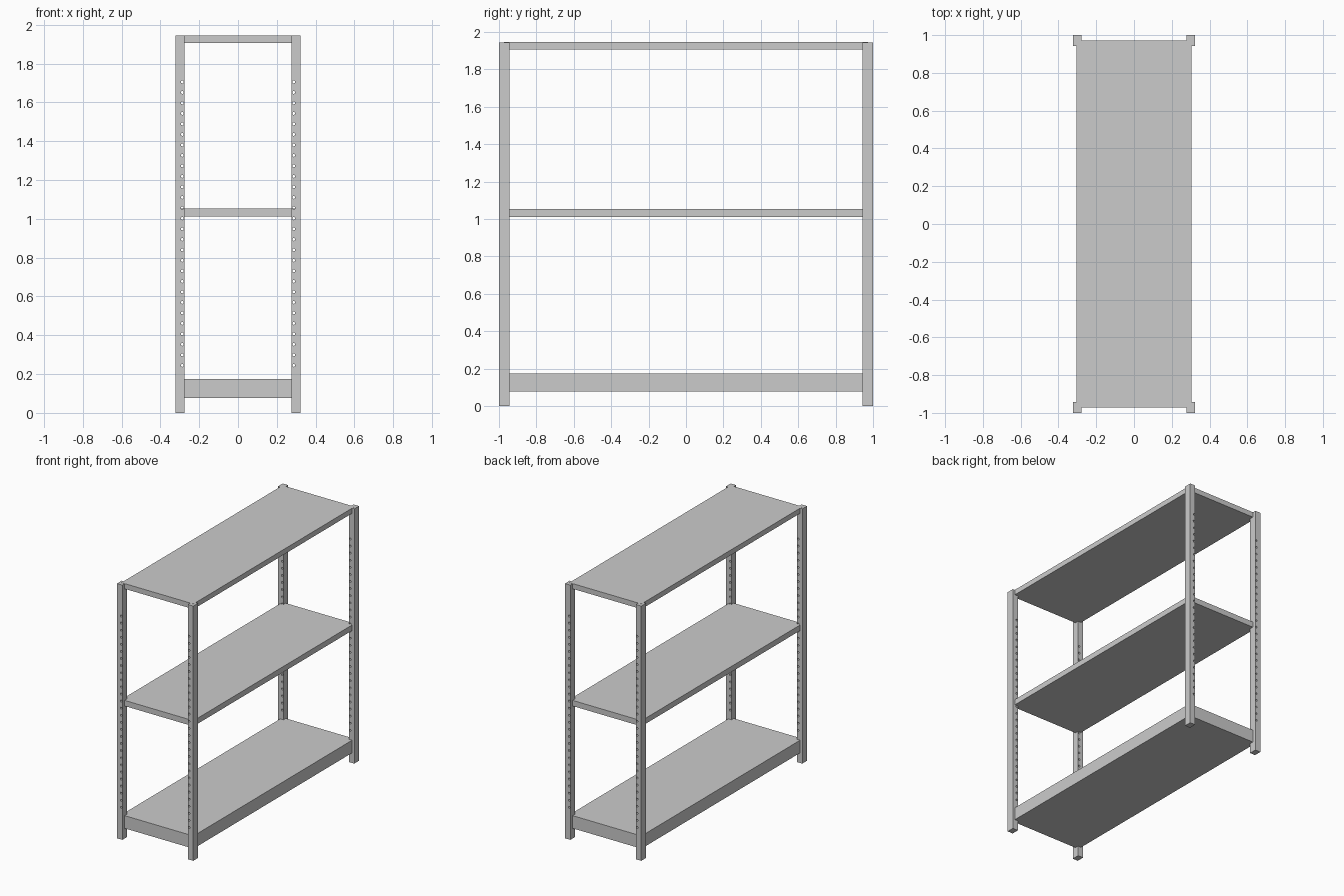
import bpy, bmesh, math
from mathutils import Matrix, Vector

if "Cube" in bpy.data.objects:
    bpy.data.objects.remove(bpy.data.objects["Cube"])

POST_IN, POST_OUT = (0.277, 0.943), (0.322, 1.0)   # x, y extents of a post
HEIGHT = 1.945
HOLE_X, HOLE_R, HOLE_COUNT = 0.287, 0.0075, 28
HOLE_Z0, HOLE_STEP = 0.245, 0.0541


def new_object(name, bm):
    mesh = bpy.data.meshes.new(name)
    bm.to_mesh(mesh)
    bm.free()
    ob = bpy.data.objects.new(name, mesh)
    bpy.context.collection.objects.link(ob)
    return ob


def box(name, lo, hi):
    lo, hi = Vector(lo), Vector(hi)
    bm = bmesh.new()
    m = Matrix.Translation((lo + hi) / 2) @ Matrix.Diagonal((*(hi - lo), 1))
    bmesh.ops.create_cube(bm, size=1, matrix=m)
    return new_object(name, bm)


# Shelves: slabs whose corners run into the posts
for name, z0, z1 in (("bottom_shelf", 0.077, 0.174),
                     ("middle_shelf", 1.011, 1.054),
                     ("top_shelf", 1.906, HEIGHT + 0.0008)):
    box(name, (-0.304, -0.972, z0), (0.304, 0.972, z1))

# Row of peg holes used to drill the posts
bm = bmesh.new()
for i in range(HOLE_COUNT):
    m = (Matrix.Translation((HOLE_X, 0.97, HOLE_Z0 + i * HOLE_STEP))
         @ Matrix.Rotation(math.pi / 2, 4, 'X'))
    bmesh.ops.create_cone(bm, cap_ends=True, segments=12, radius1=HOLE_R,
                          radius2=HOLE_R, depth=0.12, matrix=m)
cutter = new_object("hole_cutter", bm)
cutter.hide_render = True
cutter.hide_set(True)

# Posts: one drilled corner post, mirrored to all four corners
posts = box("corner_posts", (*POST_IN, 0), (*POST_OUT, HEIGHT))
drill = posts.modifiers.new("Drill", 'BOOLEAN')
drill.operation = 'DIFFERENCE'
drill.solver = 'EXACT'
drill.object = cutter
mirror = posts.modifiers.new("Mirror", 'MIRROR')
mirror.use_axis = (True, True, False)
